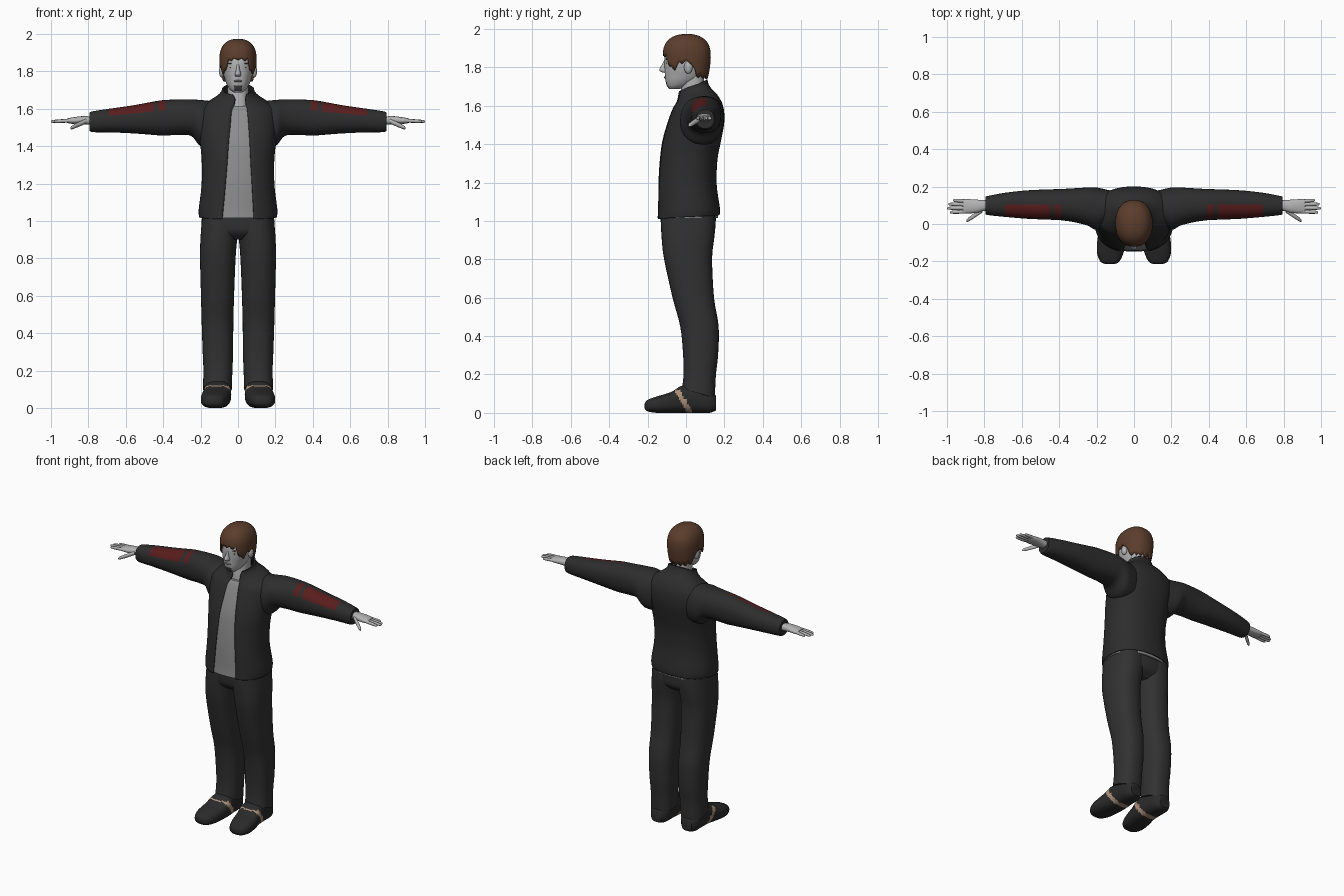
import bpy, bmesh, math, random
from mathutils import Vector, Matrix

if "Cube" in bpy.data.objects:
    bpy.data.objects.remove(bpy.data.objects["Cube"])

random.seed(4)


def mat(name, r, g, b):
    m = bpy.data.materials.new(name)
    m.diffuse_color = (r, g, b, 1)
    m.use_nodes = True
    m.node_tree.nodes["Principled BSDF"].inputs["Base Color"].default_value = m.diffuse_color
    return m


JACKET = mat("jacket charcoal", .026, .026, .026)
TROUSER = mat("trouser charcoal", .031, .031, .031)
SHOE = mat("shoe black", .023, .023, .023)
SHIRT = mat("shirt grey", .27, .27, .27)
SKIN = mat("skin pale grey", .45, .45, .45)
HAIR = mat("hair brown", .105, .047, .025)
RED = mat("sleeve stripe red", .10, .012, .012)
BEIGE = mat("strap beige", .42, .28, .19)
DARK = mat("facial dark grey", .05, .045, .045)
LIP = mat("lip grey", .25, .23, .23)


def finish(name, bm, mats, mirror=False, thick=0, recalc=True):
    if recalc:
        bmesh.ops.recalc_face_normals(bm, faces=bm.faces)
    me = bpy.data.meshes.new(name)
    bm.to_mesh(me)
    bm.free()
    me.shade_smooth()
    me.set_sharp_from_angle(angle=math.radians(50))
    ob = bpy.data.objects.new(name, me)
    bpy.context.collection.objects.link(ob)
    for m in mats:
        me.materials.append(m)
    if thick:
        s = ob.modifiers.new("thickness", 'SOLIDIFY')
        s.thickness, s.offset = thick, -1
    if mirror:
        ob.modifiers.new("mirror", 'MIRROR').use_mirror_merge = False
    return ob


def smooth_rings(rings, sub):
    """Catmull-Rom interpolation of the ring parameters."""
    R = [tuple(r) + (0,) * (8 - len(r)) for r in rings]
    out = []
    for i in range(len(R) - 1):
        p0, p1, p2, p3 = R[max(i - 1, 0)], R[i], R[i + 1], R[min(i + 2, len(R) - 1)]
        for k in range(sub):
            t = k / sub
            out.append([.5 * (2 * b + (c - a) * t + (2 * a - 5 * b + 4 * c - d) * t * t
                              + (3 * b - a - 3 * c + d) * t ** 3)
                        for a, b, c, d in zip(p0, p1, p2, p3)])
    return out + [list(R[-1])]


def power(v, e):
    return math.copysign(abs(v) ** e, v)


def loft(name, rings, mats, axis='z', segs=36, sub=4, n=2.3, paint=None,
         is_open=False, **kw):
    """Skin rings (w, u0, u1, v0, v1, tilt, gap_left, gap_right) along an axis."""
    place = {'z': lambda u, v, w: (u, v, w), 'x': lambda u, v, w: (w, u, v),
             'y': lambda u, v, w: (u, w, v)}[axis]
    bm = bmesh.new()
    rows = []
    cols = segs + 1 if is_open else segs
    for w, u0, u1, v0, v1, tilt, gl, gr in smooth_rings(rings, sub):
        cu, hu, cv, hv = (u0 + u1) / 2, (u1 - u0) / 2, (v0 + v1) / 2, (v1 - v0) / 2
        a0 = math.asin((gr / hu) ** (n / 2)) if is_open else 0
        a1 = 2 * math.pi - (math.asin((gl / hu) ** (n / 2)) if is_open else 0)
        row = []
        for j in range(cols):
            a = a0 + (a1 - a0) * j / segs
            u = cu + hu * power(math.sin(a), 2 / n)
            v = cv - hv * power(math.cos(a), 2 / n)
            row.append(bm.verts.new(place(u, v, w + tilt * (1 - math.cos(a)) / 2)))
        rows.append(row)
    for r, s in zip(rows, rows[1:]):
        for j in range(segs):
            k = (j + 1) % cols
            f = bm.faces.new((r[j], r[k], s[k], s[j]))
            if paint:
                f.material_index = paint(f.calc_center_median(), (j + .5) / segs)
    if not is_open:
        bm.faces.new(rows[0])
        bm.faces.new(rows[-1])
    return finish(name, bm, mats, recalc=not is_open, **kw)


def blob(name, loc, size, m, mirror=False):
    bm = bmesh.new()
    bmesh.ops.create_uvsphere(bm, u_segments=16, v_segments=10, radius=1,
                              matrix=Matrix.Translation(loc) @ Matrix.Diagonal((*size, 1)))
    return finish(name, bm, [m], mirror=mirror)


# Jacket body, open at the front, rising into the collar; shirt inside it
torso = [(1.01, -.208, .208, -.155, .175, .02, .085, .085),
         (1.06, -.21, .21, -.152, .176, .01, .08, .083),
         (1.19, -.195, .195, -.15, .16, 0, .068, .076),
         (1.32, -.194, .194, -.14, .164, 0, .057, .068),
         (1.42, -.203, .203, -.125, .183, 0, .05, .063),
         (1.52, -.213, .213, -.095, .2, 0, .04, .056),
         (1.585, -.205, .205, -.07, .193, .015, .034, .05),
         (1.61, -.165, .165, -.055, .165, .045, .025, .046),
         (1.63, -.118, .118, -.046, .132, .06, .018, .042),
         (1.655, -.092, .092, -.041, .117, .06, .016, .042),
         (1.675, -.086, .086, -.039, .112, .06, .03, .05)]
loft("jacket_body", torso, [JACKET], segs=56, is_open=True, thick=.01)
inner = [(w + .006, a + .009, b - .009, c + .007, d - .009) for w, a, b, c, d, *_ in torso[:8]]
loft("shirt", inner, [SHIRT], segs=48)

# Sleeves with red stripes along the upper front
sleeve = [(.13, .0, .18, 1.40, 1.64), (.2, -.03, .195, 1.40, 1.647),
          (.25, -.008, .195, 1.455, 1.65), (.32, .01, .191, 1.46, 1.65),
          (.39, .02, .187, 1.457, 1.647), (.425, .022, .186, 1.458, 1.643),
          (.45, .023, .185, 1.46, 1.639), (.57, .028, .18, 1.469, 1.617),
          (.69, .038, .167, 1.474, 1.6), (.775, .047, .151, 1.475, 1.587),
          (.795, .052, .147, 1.482, 1.58)]


def stripe(c, f):
    along = .39 < c.x < .425 or .45 < c.x < .69
    return int(along and .51 < f < .69)


loft("sleeve", sleeve, [JACKET, RED], axis='x', segs=48, paint=stripe, mirror=True, n=2.2)

# Hands
loft("palm", [(.76, .07, .128, 1.512, 1.558), (.8, .07, .128, 1.515, 1.56),
              (.84, .06, .13, 1.518, 1.56), (.89, .056, .133, 1.52, 1.553),
              (.915, .06, .13, 1.525, 1.548)], [SKIN], axis='x', segs=20, mirror=True)


def digit(name, p, q, r):
    p, q = Vector(p), Vector(q)
    rings = []
    for t, k in ((0, 1), (.5, 1), (.9, .8), (1, .35)):
        c = p.lerp(q, t)
        rings.append((c.x, c.y - r * k, c.y + r * k, c.z - r * k, c.z + r * k))
    loft(name, rings, [SKIN], axis='x', segs=12, sub=3, n=2, mirror=True)


for i, (y, tip) in enumerate(((.066, .985), (.085, 1.0), (.104, .993), (.122, .968))):
    digit(f"finger_{i + 1}", (.895, y, 1.537), (tip, y + (y - .09) * .15, 1.532), .0095)
digit("thumb", (.81, .075, 1.535), (.895, .017, 1.497), .013)

# Trousers: hips and two legs
loft("trouser_hips", [(.9, -.15, .15, -.08, .1), (.94, -.188, .188, -.122, .146),
                      (1.0, -.194, .194, -.132, .155), (1.05, -.19, .19, -.132, .155)],
     [TROUSER], segs=48, n=2.5)
loft("trouser_leg", [(.13, .033, .188, -.02, .15, -.055), (.2, .03, .185, -.013, .156),
                     (.3, .026, .189, -.015, .167), (.45, .025, .194, -.03, .17),
                     (.6, .021, .198, -.07, .146), (.8, .013, .203, -.114, .136),
                     (.9, .004, .201, -.126, .146), (.97, -.01, .196, -.13, .153),
                     (1.04, -.01, .19, -.13, .153)], [TROUSER], mirror=True, n=2.4)


# Shoes with a slanting strap round the sides and under the sole
def strap(c, f):
    return int(abs(c.y + .055 - (.135 - c.z) * .57) < .016 and c.z < .12)


loft("shoe", [(-.215, .105, .15, .022, .05), (-.2, .078, .18, .008, .068),
              (-.15, .055, .198, 0, .086), (-.08, .042, .195, 0, .108),
              (-.02, .036, .184, 0, .142), (.05, .042, .178, 0, .145),
              (.12, .05, .172, 0, .12), (.155, .075, .15, .012, .09)],
     [SHOE, BEIGE], axis='y', segs=40, sub=8, n=2.6, paint=strap, mirror=True)


# Head with chin beard, neck and facial features
def beard(c, f):
    return int(abs(c.x) < .02 and c.y < -.06 and 1.695 < c.z < 1.724)


loft("neck", [(1.57, -.07, .07, -.035, .11), (1.64, -.058, .058, -.03, .1),
              (1.7, -.056, .056, -.025, .095), (1.78, -.056, .056, -.03, .095)], [SKIN])
loft("head", [(1.686, -.022, .022, -.086, -.035), (1.703, -.043, .043, -.099, .01),
              (1.73, -.06, .06, -.107, .06), (1.76, -.071, .071, -.11, .09),
              (1.8, -.081, .081, -.112, .105), (1.86, -.085, .085, -.111, .11),
              (1.92, -.072, .072, -.088, .09), (1.95, -.035, .035, -.04, .045)],
     [SKIN, DARK], segs=48, sub=5, n=2.2, paint=beard)
loft("nose", [(1.773, -.014, .014, -.122, -.09), (1.785, -.017, .017, -.139, -.09),
              (1.81, -.01, .01, -.128, -.09), (1.838, -.008, .008, -.114, -.09)],
     [SKIN], segs=16, n=2)
blob("lips", (0, -.106, 1.748), (.022, .009, .006), LIP)
blob("eye", (.034, -.098, 1.822), (.012, .006, .005), DARK, True)
blob("eyebrow", (.036, -.1, 1.842), (.02, .006, .004), DARK, True)
blob("ear", (.087, .012, 1.8), (.015, .022, .033), SKIN, True)

# Hair cap with a ragged lower edge
EDGE = [(0, 1.866), (.55, 1.858), (.8, 1.80), (1.05, 1.79), (1.3, 1.825),
        (1.75, 1.82), (2.0, 1.752), (3.2, 1.742)]


def hair_edge(a):
    a = min(a, 2 * math.pi - a)
    for (a0, z0), (a1, z1) in zip(EDGE, EDGE[1:]):
        if a <= a1:
            return z0 + (z1 - z0) * (a - a0) / (a1 - a0)


bm = bmesh.new()
SEG, ROWS, TOP = 72, 14, 1.974
crown = bm.verts.new((0, .006, TOP))
columns = []
for j in range(SEG):
    a = 2 * math.pi * j / SEG
    low = hair_edge(a) + (0, .01, .018, .009)[j % 4] * random.uniform(.5, 1.2) - .006
    col = []
    for i in range(1, ROWS + 1):
        z = TOP - (TOP - low) * (i / ROWS) ** 2
        h = abs(z - 1.86) / .114
        s = (1 - h ** 2.4) ** (1 / 2.4) if z > 1.86 else 1 - .12 * h * h
        col.append(bm.verts.new((.1 * s * power(math.sin(a), .9),
                                 .004 - .125 * s * power(math.cos(a), .9), z)))
    columns.append(col)
for j in range(SEG):
    p, q = columns[j], columns[(j + 1) % SEG]
    bm.faces.new((crown, p[0], q[0]))
    for i in range(ROWS - 1):
        bm.faces.new((p[i], p[i + 1], q[i + 1], q[i]))
finish("hair", bm, [HAIR], thick=.01, recalc=False)
